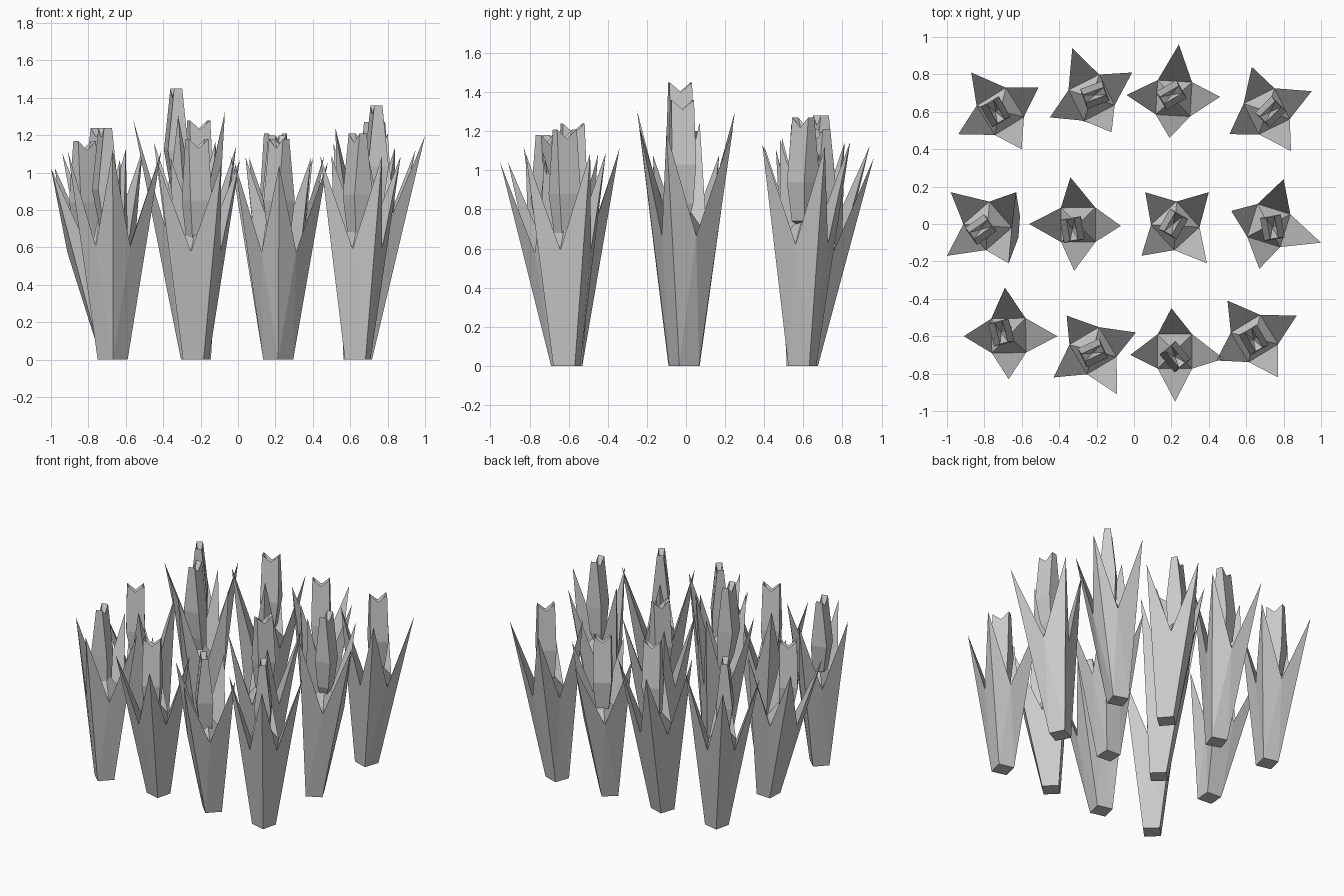
import bpy
import math
from mathutils import Vector

cube = bpy.data.objects.get("Cube")
if cube:
    bpy.data.objects.remove(cube, do_unlink=True)

# One plain grey for the whole bed
grey = bpy.data.materials.new("plain_grey")
grey.use_nodes = True
grey.diffuse_color = (0.6, 0.6, 0.6, 1)
grey.node_tree.nodes["Principled BSDF"].inputs["Base Color"].default_value = grey.diffuse_color

COLUMNS = (-0.67, -0.225, 0.215, 0.64)
ROWS = (0.595, -0.01, -0.61)
FOOT, CUP, SIDES = 0.08, 0.13, 4


def add_object(name, verts, faces):
    mesh = bpy.data.meshes.new(name)
    mesh.from_pydata(verts, [], faces)
    mesh.materials.append(grey)
    mesh.validate()
    obj = bpy.data.objects.new(name, mesh)
    bpy.context.collection.objects.link(obj)
    return obj


def ring(centre, radius, start, z):
    """Four points on a circle, running clockwise from the start angle."""
    angles = [start - k * math.pi / 2 for k in range(SIDES)]
    return [Vector((centre.x + radius * math.cos(a), centre.y + radius * math.sin(a), z))
            for a in angles]


def oblong(centre, wide, thin, angle, z):
    """Rectangle corners, counter-clockwise, long side along the angle."""
    u = Vector((math.cos(angle), math.sin(angle)))
    v = Vector((-u.y, u.x))
    corners = (u * wide + v * thin, v * thin - u * wide, -u * wide - v * thin, u * wide - v * thin)
    return [(centre + c).to_3d() + Vector((0, 0, z)) for c in corners]


def build_leaves(name, foot, middle, turn, tips, height):
    """Tapered square foot whose corners run up as keels to four leaf tips."""
    cup_z = height * 0.49
    lean = middle - foot
    base = ring(foot, FOOT, turn + math.pi / 2, 0)
    cup = ring(middle, CUP, turn + math.pi / 4, cup_z)
    points = [Vector((t.x, t.y, height * 0.9 - 1.2 * lean.dot(t - middle))) for t in tips]
    heart = Vector((middle.x, middle.y, cup_z + 0.17))
    verts = base + cup + points + [heart]
    faces = [tuple(range(SIDES))]
    for k in range(SIDES):
        after = (k + 1) % SIDES
        notch, tip, next_tip = SIDES + k, 2 * SIDES + k, 2 * SIDES + after
        faces += [(after, k, notch), (k, tip, notch), (next_tip, after, notch),  # outside
                  (notch, SIDES + after, next_tip),                              # inside of leaf
                  (SIDES + after, notch, 3 * SIDES)]                             # raised heart
    return add_object(name, verts, faces)


def build_flower(name, middle, head, angle, height):
    """Stem swelling to a hip, then narrowing to a bud split into two peaks."""
    low = height * 0.49 + 0.1
    loops = [oblong(middle, 0.025, 0.025, angle, low),
             oblong(middle.lerp(head, 0.5), 0.045, 0.04, angle, height - 0.53),
             oblong(head, 0.063, 0.056, angle, height - 0.33),
             oblong(head, 0.058, 0.022, angle, height)]
    dips = [(loops[3][k] + loops[3][k + 1]) / 2 - Vector((0, 0, 0.05)) for k in (0, 2)]
    pit = Vector((head.x, head.y, height - 0.12))
    verts = sum(loops, []) + dips + [pit]
    hip, top = 2 * SIDES, 3 * SIDES
    dip, pit_index = 4 * SIDES, 4 * SIDES + 2
    faces = [(3, 2, 1, 0)]
    for k in range(SIDES):
        after = (k + 1) % SIDES
        for level in (0, SIDES):
            faces.append((level + k, level + after, level + SIDES + after, level + SIDES + k))
        if k % 2:
            faces += [(hip + k, hip + after, top + after, top + k),
                      (top + k, top + after, pit_index)]
        else:
            low_point = dip + k // 2
            faces += [(hip + k, hip + after, top + after, low_point, top + k),
                      (top + k, low_point, pit_index), (low_point, top + after, pit_index)]
    return add_object(name, verts, faces)


def plant(column, row, height, angle, head, back, left, front, right):
    """One plant, from its flower angle and position and its four leaf tips."""
    foot = Vector((COLUMNS[column], ROWS[row]))
    tips = [Vector(p) for p in (back, left, front, right)]
    middle = foot.lerp(sum(tips, Vector((0, 0))) / SIDES, 0.75)
    across, along = tips[1] - tips[3], tips[0] - tips[2]
    turn = math.atan2(across.y - along.x, across.x + along.y)
    label = f"row_{row + 1}_column_{column + 1}"
    build_leaves("leaves_" + label, foot, middle, turn, tips, height)
    build_flower("flower_" + label, middle, Vector(head), math.radians(angle), height)


# Back row
plant(0, 0, 1.24, 120, (-.74, .60), (-.87, .81), (-.51, .73), (-.60, .40), (-.94, .48))
plant(1, 0, 1.28, 20, (-.21, .69), (-.33, .94), (-.01, .81), (-.12, .49), (-.45, .57))
plant(2, 0, 1.21, 30, (.20, .69), (.24, .96), (.46, .68), (.19, .46), (-.04, .69))
plant(3, 0, 1.27, 45, (.73, .60), (.63, .84), (.95, .71), (.84, .39), (.51, .48))

# Middle row
plant(0, 1, 1.17, 35, (-.82, -.03), (-.98, .17), (-.63, .17), (-.67, -.21), (-1, -.17))
plant(1, 1, 1.45, 100, (-.33, -.03), (-.34, .25), (-.07, -.01), (-.32, -.25), (-.56, 0))
plant(2, 1, 1.20, 60, (.21, 0), (.06, .17), (.40, .17), (.39, -.21), (.04, -.17))
plant(3, 1, 1.36, 100, (.74, -.02), (.80, .24), (1, -.10), (.67, -.24), (.52, .07))

# Front row
plant(0, 2, 1.24, 105, (-.71, -.58), (-.69, -.34), (-.41, -.60), (-.67, -.83), (-.91, -.60))
plant(1, 2, 1.18, 25, (-.22, -.69), (-.36, -.49), (.01, -.58), (-.09, -.91), (-.43, -.82))
plant(2, 2, 1.18, 130, (.22, -.71), (.20, -.45), (.48, -.72), (.22, -.95), (-.02, -.70))
plant(3, 2, 1.21, 120, (.64, -.62), (.50, -.41), (.87, -.49), (.77, -.82), (.44, -.73))
